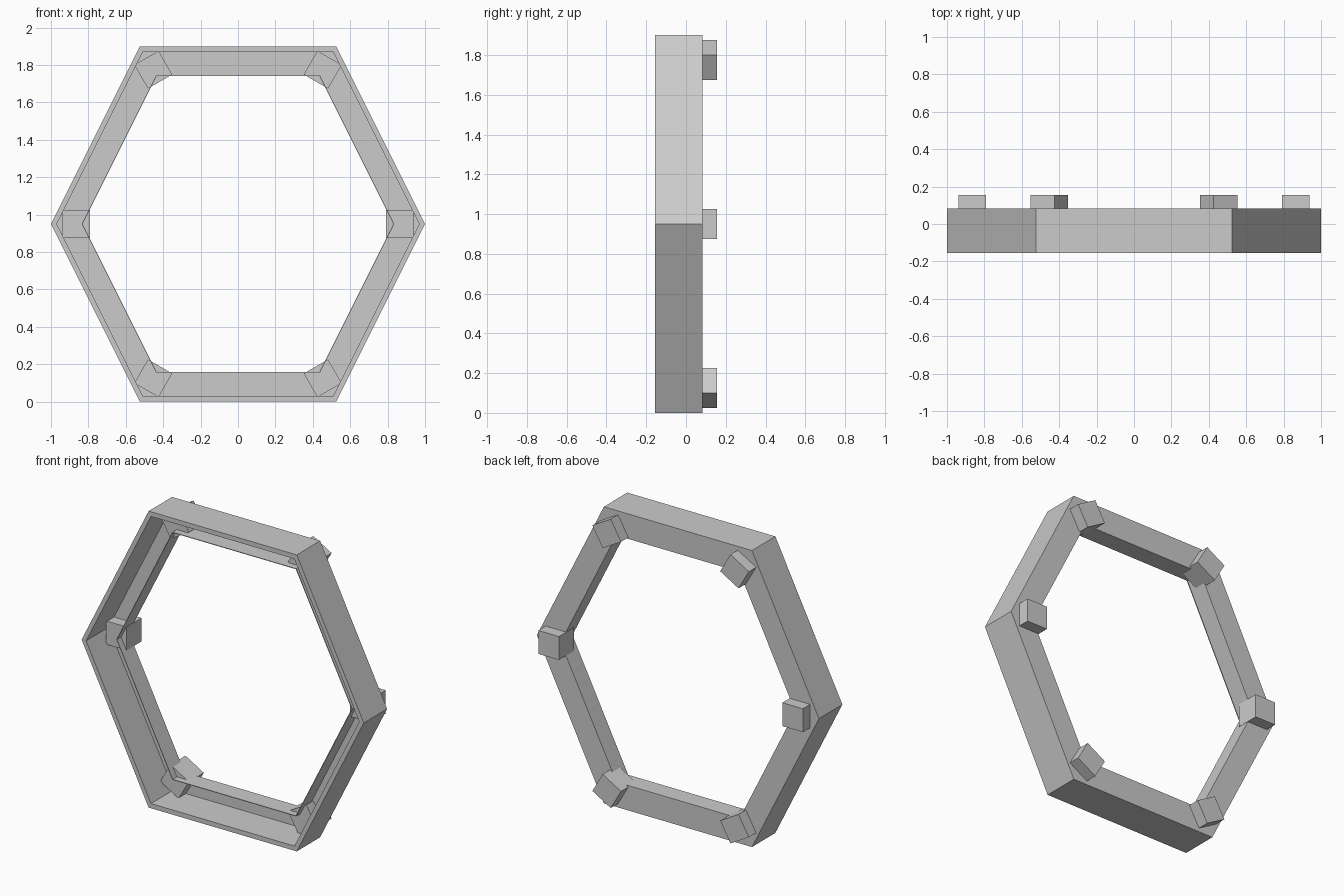
import bpy, bmesh, math
from mathutils import Matrix, Vector

if "Cube" in bpy.data.objects:
    bpy.data.objects.remove(bpy.data.objects["Cube"])

grey = bpy.data.materials.new("plain grey")
grey.diffuse_color = (0.6, 0.6, 0.6, 1)
grey.use_nodes = True
grey.node_tree.nodes["Principled BSDF"].inputs["Base Color"].default_value = grey.diffuse_color

MID = 0.95          # height of the ring's centre
# outer hexagon corners, relative to the centre
HEX = [(1, 0), (0.525, 0.95), (-0.525, 0.95), (-1, 0), (-0.525, -0.95), (0.525, -0.95)]


def finish(bm, name):
    bmesh.ops.recalc_face_normals(bm, faces=bm.faces)
    mesh = bpy.data.meshes.new(name)
    bm.to_mesh(mesh)
    bm.free()
    mesh.materials.append(grey)
    obj = bpy.data.objects.new(name, mesh)
    bpy.context.collection.objects.link(obj)
    return obj


# Channel frame: (inset from outer edge, y) section swept round the hexagon
section = [(0, -0.155), (0.03, -0.155),     # outer rim
           (0.03, 0.074), (0.156, 0.074),   # thin back plate
           (0.156, -0.038), (0.16, -0.038),  # thin inner flange
           (0.16, 0.082), (0, 0.082)]
bm = bmesh.new()
rings = []
for inset, y in section:
    s = 1 - inset / 0.95
    rings.append([bm.verts.new((x * s, y, MID + z * s)) for x, z in HEX])
for a, b in zip(rings, rings[1:] + rings[:1]):
    for i in range(6):
        j = (i + 1) % 6
        bm.faces.new((a[i], a[j], b[j], b[i]))
finish(bm, "hexagonal_channel_frame")

# Corner pegs through the back plate, turned to face the centre
for i in range(6):
    ang = i * math.pi / 3
    if i % 3 == 0:
        pos = Vector((math.copysign(0.865, HEX[i][0]), 0.08, MID))
    else:
        pos = Vector((math.copysign(0.453, HEX[i][0]), 0.08,
                      MID + math.copysign(0.825, HEX[i][1])))
    bm = bmesh.new()
    m = (Matrix.Translation(pos) @ Matrix.Rotation(-ang, 4, 'Y')
         @ Matrix.Diagonal((0.146, 0.152, 0.15, 1)))
    bmesh.ops.create_cube(bm, size=1, matrix=m)
    finish(bm, f"corner_peg_{i + 1}")
